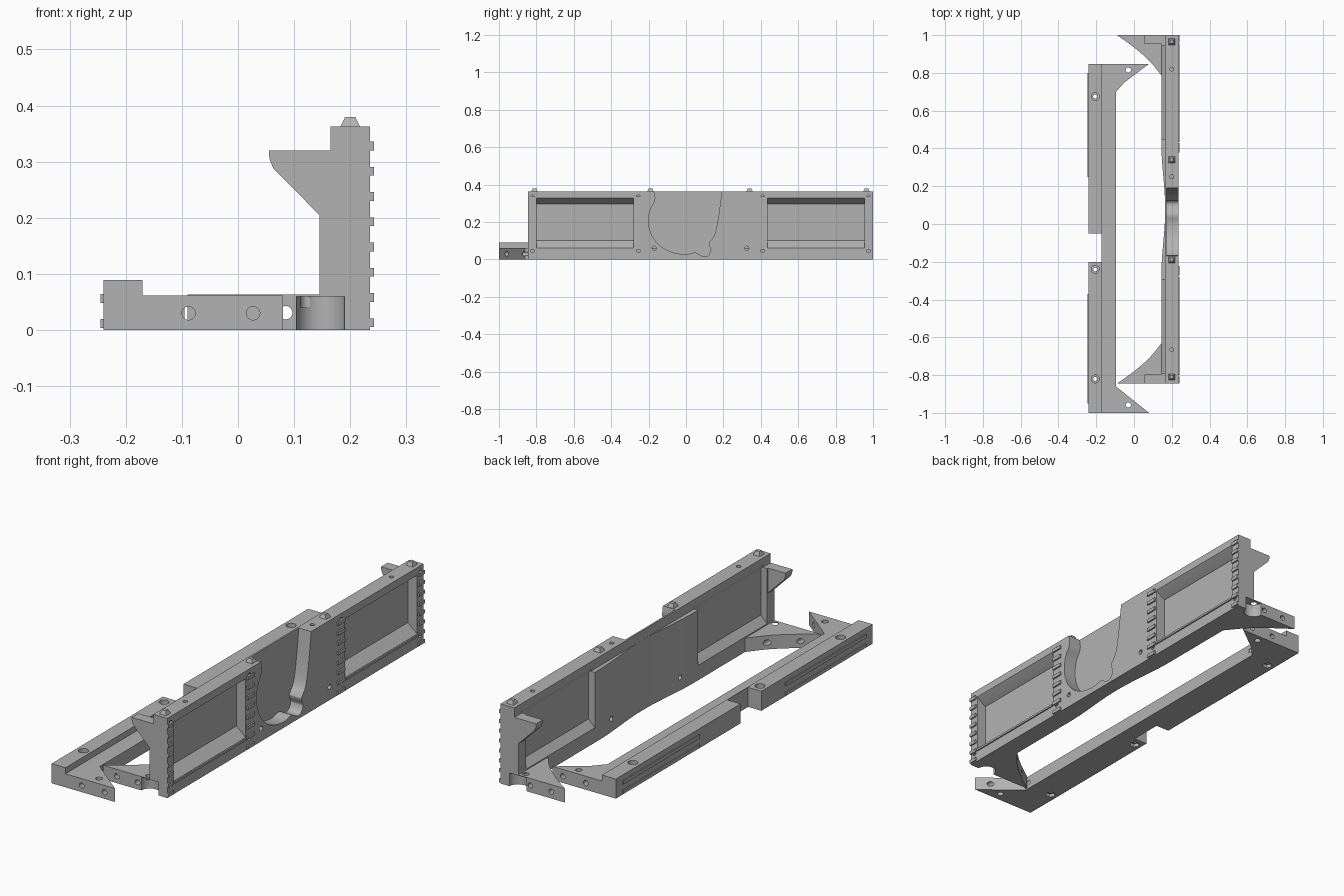
import bpy, bmesh, math
from mathutils import Vector

if "Cube" in bpy.data.objects:
    bpy.data.objects.remove(bpy.data.objects["Cube"])

grey = bpy.data.materials.new("light_grey")
grey.use_nodes = True
COLOUR = (0.45, 0.45, 0.45, 1)
grey.diffuse_color = COLOUR
grey.node_tree.nodes["Principled BSDF"].inputs["Base Color"].default_value = COLOUR


def prism(name, axis, outline, lo, hi, taper=1.0):
    """Extrude a 2D outline along an axis; taper scales the far end."""
    place = {"x": lambda a, b, h: (h, a, b),
             "y": lambda a, b, h: (a, h, b),
             "z": lambda a, b, h: (a, b, h)}[axis]
    n = len(outline)
    ca, cb = sum(p[0] for p in outline) / n, sum(p[1] for p in outline) / n
    bm = bmesh.new()
    near = [bm.verts.new(place(a, b, lo)) for a, b in outline]
    far = [bm.verts.new(place(ca + (a - ca) * taper, cb + (b - cb) * taper, hi)) for a, b in outline]
    bm.faces.new(near)
    bm.faces.new(far)
    for i in range(n):
        j = (i + 1) % n
        bm.faces.new((near[i], near[j], far[j], far[i]))
    bmesh.ops.recalc_face_normals(bm, faces=bm.faces)
    mesh = bpy.data.meshes.new(name)
    bm.to_mesh(mesh)
    bm.free()
    mesh.materials.append(grey)
    obj = bpy.data.objects.new(name, mesh)
    bpy.context.collection.objects.link(obj)
    return obj


def box(name, x, y, z):
    return prism(name, "z", [(x[0], y[0]), (x[1], y[0]), (x[1], y[1]), (x[0], y[1])], *z)


def rod(name, axis, centre, radius, lo, hi, sides=24):
    ring = [(centre[0] + radius * math.cos(math.tau * i / sides),
             centre[1] + radius * math.sin(math.tau * i / sides)) for i in range(sides)]
    return prism(name, axis, ring, lo, hi)


def cut(obj, cutter):
    """Subtract the cutter from the object and remove it."""
    mod = obj.modifiers.new("cut", "BOOLEAN")
    mod.operation, mod.solver, mod.object = "DIFFERENCE", "EXACT", cutter
    bpy.context.view_layer.update()
    graph = bpy.context.evaluated_depsgraph_get()
    mesh = bpy.data.meshes.new_from_object(obj.evaluated_get(graph))
    obj.modifiers.clear()
    obj.data = mesh
    bpy.data.objects.remove(cutter)


def smooth_path(points, steps=4):
    """Catmull-Rom curve through the points."""
    pts = [Vector(p) for p in points]
    pts = [pts[0]] + pts + [pts[-1]]
    out = []
    for a, b, c, d in zip(pts, pts[1:], pts[2:], pts[3:]):
        for s in range(steps):
            t = s / steps
            out.append(tuple(0.5 * (2 * b + (c - a) * t + (2 * a - 5 * b + 4 * c - d) * t * t
                                    + (3 * b - a - 3 * c + d) * t ** 3)))
    return out + [tuple(points[-1])]


MID = 0.0775                 # centre of the tall panel along y
LOW, HIGH = -0.845, 1.0      # ends of the tall panel
FACE, BACK, TOP, BASE = 0.235, 0.145, 0.363, 0.063


def both(lo, hi):
    """A y span and its mirror about the panel centre."""
    return [(lo, hi), (2 * MID - hi, 2 * MID - lo)]


# Tall panel with a shallow hollow along the middle of its back
hollow = [(BACK + 0.02 * math.cos(math.pi * t / 20) ** 2, MID + 0.35 * t / 10)
          for t in range(10, -11, -1)]
panel = prism("tall_panel", "z", [(FACE, LOW), (FACE, HIGH), (BACK, HIGH)] + hollow + [(BACK, LOW)], 0, TOP)
cut(panel, box("step", (0.1, 0.165), (-1.1, 1.1), (0.32, 0.5)))

# Recesses on both sides, leaving thin panes
front_recess = [(0.25, 0.055), (FACE, 0.06), (0.188, 0.1), (0.188, 0.295), (0.205, 0.305), (FACE, 0.328), (0.25, 0.33)]
back_recess = [(0.13, 0.065), (BACK, 0.068), (0.176, 0.1), (0.176, 0.31), (0.165, 0.33), (0.13, 0.33)]
for span in both(0.435, 0.955):
    cut(panel, prism("recess", "y", front_recess, *span))
for span in both(0.45, 0.945):
    cut(panel, prism("recess", "y", back_recess, *span))

# Curved pocket open at the top
pocket = smooth_path([(-0.17, 0.37), (-0.165, 0.315), (-0.193, 0.26), (-0.2, 0.19), (-0.18, 0.125),
                      (-0.135, 0.07), (-0.07, 0.037), (0, 0.027), (0.05, 0.036), (0.085, 0.018),
                      (0.115, 0.018), (0.133, 0.05), (0.122, 0.085), (0.152, 0.13), (0.172, 0.22), (0.192, 0.37)])
cut(panel, prism("pocket", "x", pocket, 0.173, 0.3))

# Screw holes in the face and top of the panel
for y in (-0.17, 0.325):
    cut(panel, rod("hole", "x", (y, 0.06), 0.011, 0.1, 0.3))
for y in (-0.82, -0.255, 0.41, 0.975):
    for z in (0.048, 0.333):
        cut(panel, rod("hole", "x", (y, z), 0.011, 0.222, 0.3))
for y in (-0.665, 0.25, 0.82):
    cut(panel, rod("hole", "z", (0.2, y), 0.01, 0.34, 0.4))

# Round scoops at the foot of both ends
for y in (LOW, HIGH):
    cut(panel, rod("scoop", "z", (0.147, y), 0.043, -0.1, 0.06, 32))

# Short grip ribs in columns beside the recesses, and long sill ribs
for first, last in both(0.378, 0.428) + both(0.962, HIGH):
    for i in range(8):
        z = 0.005 + 0.045 * i
        box("grip_rib", (FACE - 0.005, 0.242), (first, last), (z, z + 0.016))
for span in both(0.435, 0.955):
    box("sill_rib", (FACE - 0.005, 0.241), span, (0.05, 0.059))

# Tapered pegs on the top edge
for y in (-0.81, -0.19, 0.34, 0.965):
    prism("top_peg", "z", [(0.2 + a * 0.018, y + b * 0.018) for a, b in ((-1, -1), (1, -1), (1, 1), (-1, 1))],
          TOP - 0.002, 0.38, 0.5)

# Overhanging brackets and curved corner feet of the panel
bracket = [(0.17, 0.32), (0.055, 0.32), (0.056, 0.305), (0.063, 0.288), (BACK, 0.205), (0.17, 0.2)]
for end, side in ((HIGH, 1), (LOW, -1)):
    lo, hi = sorted((end, end - side * 0.048))
    prism("end_bracket", "y", bracket, lo, hi)
    curve = smooth_path([(-0.09, end), (0.0, end - side * 0.065), (0.08, end - side * 0.135),
                         (BACK, end - side * 0.213)])
    foot = prism("panel_foot", "z", curve + [(0.16, end - side * 0.213), (0.16, end)], 0, BASE)
    cut(foot, rod("scoop", "z", (0.147, end), 0.043, -0.1, 0.06, 32))
    cut(foot, rod("hole", "z", (0.125, end - side * 0.025), 0.014, 0.04, 0.1))
    for x in (-0.02, 0.085):
        cut(foot, rod("hole", "y", (x, 0.031), 0.012, end - 0.3, end + 0.3))

# Low rail with pointed feet at both ends
INNER = -0.095
rail = prism("low_rail", "z", [(-0.24, -1), (0.08, -1), (INNER, -0.86), (INNER, 0.70), (-0.05, 0.75),
                               (0.08, 0.848), (-0.24, 0.848)], 0, 0.089)
cut(rail, box("step", (-0.17, 0.2), (-1.1, 1.1), (0.0615, 0.2)))
cut(rail, box("gap", (-0.3, -0.173), (-0.2, -0.05), (-0.1, 0.2)))
for y in (-0.82, -0.24, 0.675):
    cut(rail, rod("hole", "z", (-0.205, y), 0.011, -0.1, 0.2))
    cut(rail, rod("counterbore", "z", (-0.205, y), 0.021, 0.07, 0.2))
    cut(rail, rod("nut_seat", "z", (-0.205, y), 0.022, -0.1, 0.015, 6))
for y in (-0.958, 0.815):
    cut(rail, rod("hole", "z", (-0.03, y), 0.014, -0.1, 0.2))
for end in (-1, 0.848):
    for x in (-0.088, 0.027):
        cut(rail, rod("hole", "y", (x, 0.03), 0.012, end - 0.17, end + 0.17))

# Long ribs on the outer side of the rail
for span in ((0.25, 0.8), (-0.95, -0.37)):
    for z in (0.004, 0.048):
        box("rail_rib", (-0.245, -0.235), span, (z, z + 0.016))

# Smooth shading with sharp edges
meshes = [o for o in bpy.context.scene.objects if o.type == "MESH"]
bpy.ops.object.select_all(action="DESELECT")
for o in meshes:
    o.select_set(True)
bpy.context.view_layer.objects.active = panel
bpy.ops.object.shade_smooth_by_angle(angle=math.radians(25))
